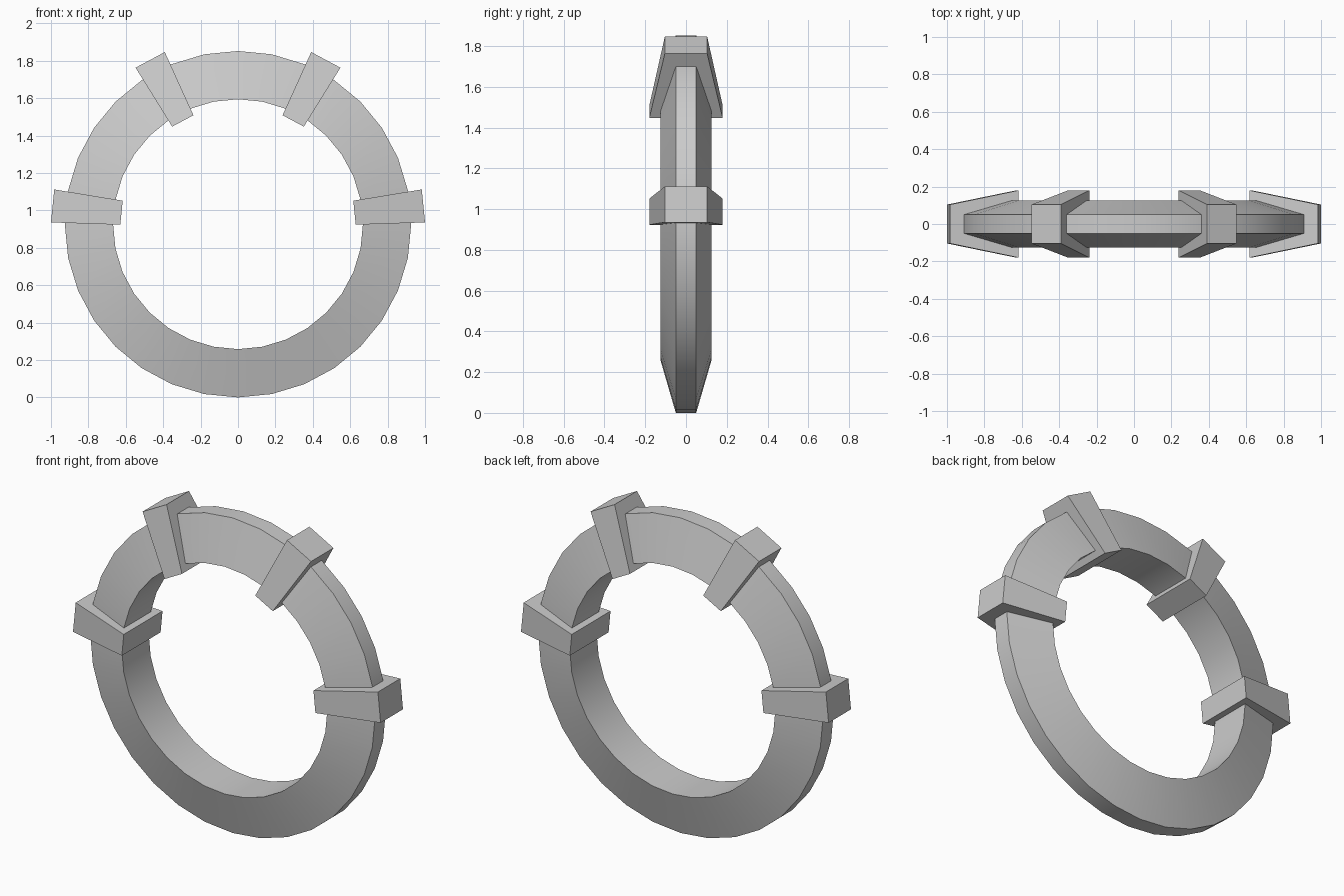
import bpy, math

if "Cube" in bpy.data.objects:
    bpy.data.objects.remove(bpy.data.objects["Cube"])

CZ = 0.926      # ring centre height
SEG = 32
STEP = 2 * math.pi / SEG


def make(name, verts, faces, smooth=False):
    me = bpy.data.meshes.new(name)
    me.from_pydata(verts, [], faces)
    me.update()
    ob = bpy.data.objects.new(name, me)
    bpy.context.collection.objects.link(ob)
    bpy.ops.object.select_all(action='DESELECT')
    ob.select_set(True)
    bpy.context.view_layer.objects.active = ob
    bpy.ops.object.mode_set(mode='EDIT')
    bpy.ops.mesh.select_all(action='SELECT')
    bpy.ops.mesh.normals_make_consistent(inside=False)
    bpy.ops.object.mode_set(mode='OBJECT')
    if smooth:
        bpy.ops.object.shade_smooth_by_angle(angle=math.radians(30))
    return ob


# Ring: wedge profile (radius, y), wide inside and narrow outside, swept round
profile = [(0.668, -0.125), (0.926, -0.05), (0.926, 0.05), (0.668, 0.125)]
verts, faces = [], []
for i in range(SEG):
    a = i * STEP
    verts += [(r * math.cos(a), y, CZ + r * math.sin(a)) for r, y in profile]
    n = (i + 1) % SEG
    for k in range(4):
        m = (k + 1) % 4
        faces.append((4 * i + k, 4 * n + k, 4 * n + m, 4 * i + m))
make("ring", verts, faces, smooth=True)


# Clamps: tapered blocks, each centred on one ring segment
def clamp(name, angle):
    c, s = math.cos(angle), math.sin(angle)
    vs = []
    for r, half_w, half_y in ((0.626, 0.0645, 0.18), (0.996, 0.0885, 0.104)):
        for t, y in ((-half_w, -half_y), (half_w, -half_y),
                     (half_w, half_y), (-half_w, half_y)):
            vs.append((r * c - t * s, y, CZ + r * s + t * c))
    fs = [(0, 1, 2, 3), (4, 5, 6, 7)]
    fs += [(k, (k + 1) % 4, 4 + (k + 1) % 4, 4 + k) for k in range(4)]
    make(name, vs, fs)


for level, idx in (("side", 0.5), ("upper", 5.5)):
    clamp(level + "_clamp_right", idx * STEP)
    clamp(level + "_clamp_left", math.pi - idx * STEP)
